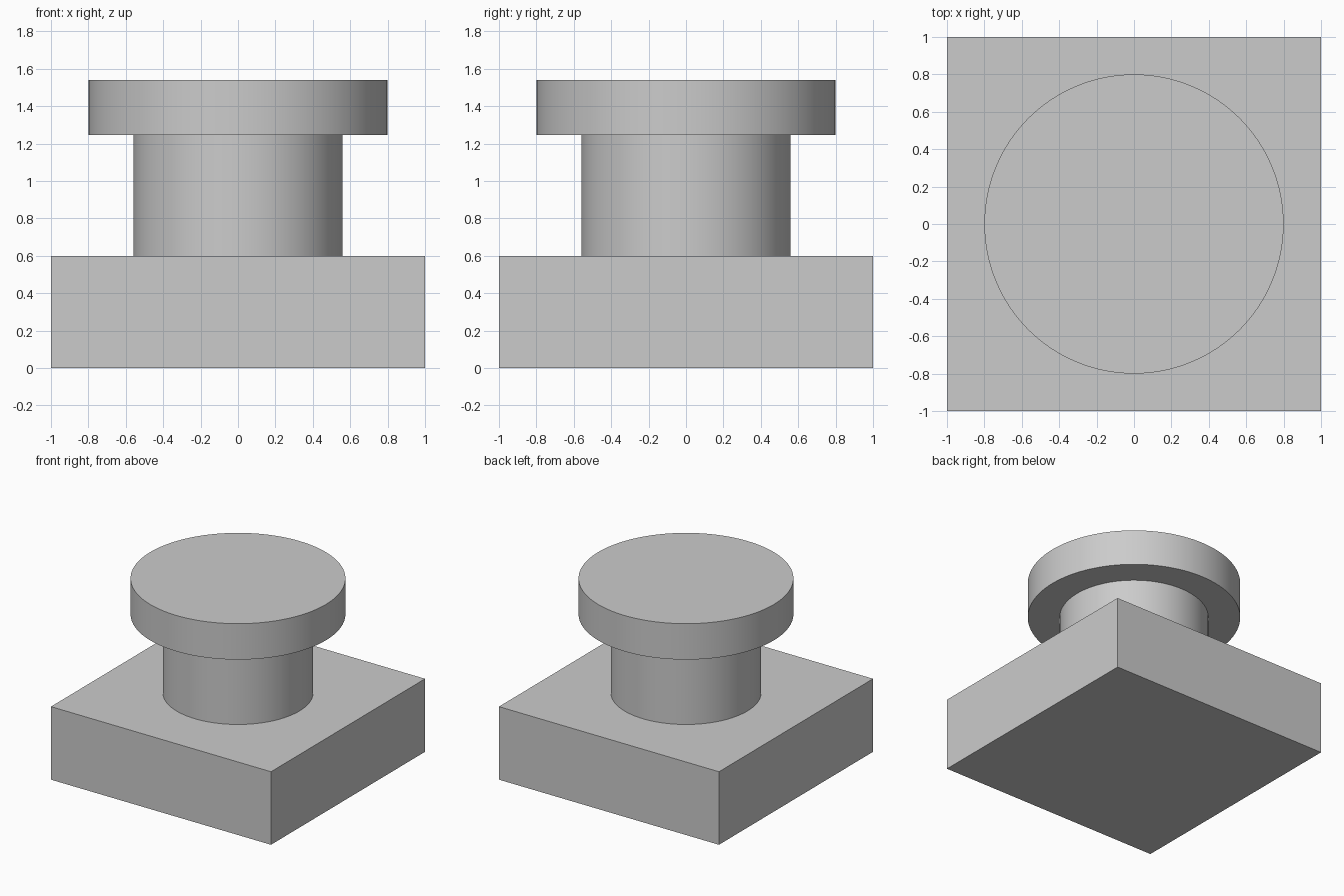
import bpy
import math

cube = bpy.data.objects.get("Cube")
if cube:
    bpy.data.objects.remove(cube, do_unlink=True)

# Single light grey material
GREY = (0.6, 0.6, 0.6, 1.0)
grey = bpy.data.materials.new("light grey")
grey.use_nodes = True
grey.diffuse_color = GREY
grey.node_tree.nodes["Principled BSDF"].inputs["Base Color"].default_value = GREY


def finish(name):
    obj = bpy.context.object
    obj.name = name
    obj.data.materials.append(grey)
    return obj


def disc(name, radius, bottom, top):
    """Upright smooth cylinder between two heights."""
    bpy.ops.mesh.primitive_cylinder_add(
        vertices=128, radius=radius, depth=top - bottom,
        location=(0, 0, (bottom + top) / 2))
    bpy.ops.object.shade_smooth_by_angle(angle=math.radians(30))
    return finish(name)


BASE_TOP, CAP_BOTTOM, CAP_TOP = 0.6, 1.245, 1.54

# Square base block
bpy.ops.mesh.primitive_cube_add(size=2, location=(0, 0, BASE_TOP / 2))
base = finish("square_base")
base.scale.z = BASE_TOP / 2
bpy.ops.object.transform_apply(location=False, rotation=False, scale=True)

# Round stem and wide cap
disc("stem", 0.56, BASE_TOP, CAP_BOTTOM)
disc("cap", 0.8, CAP_BOTTOM, CAP_TOP)
